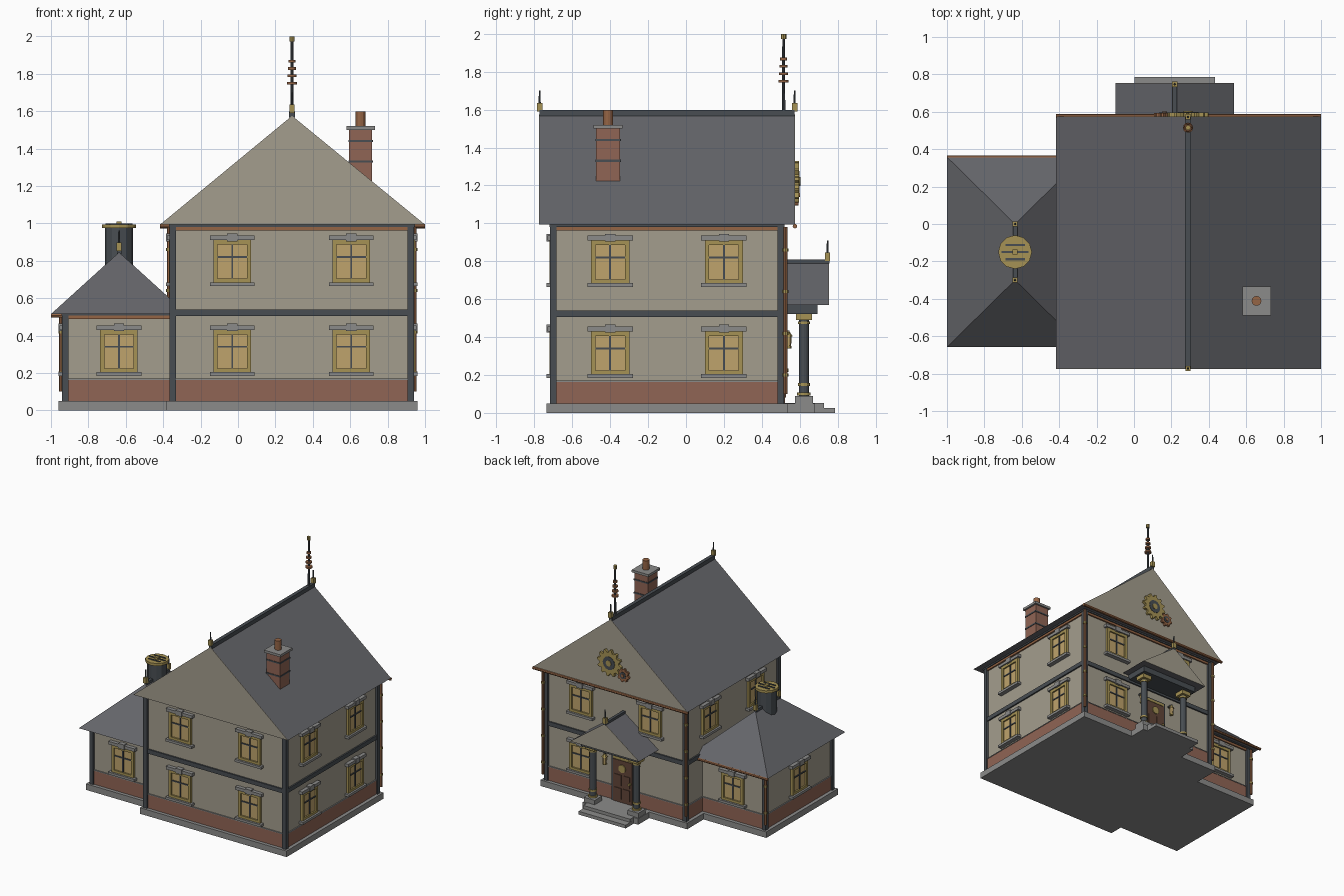
import bpy, bmesh
from math import pi, cos, sin
from mathutils import Matrix, Vector

if "Cube" in bpy.data.objects:
    bpy.data.objects.remove(bpy.data.objects["Cube"])

COLORS = {
    "render": (.37, .34, .27), "slate": (.13, .132, .145), "iron": (.065, .075, .085),
    "brick": (.28, .13, .09), "brass": (.38, .29, .09), "copper": (.30, .13, .06),
    "glass": (.52, .37, .15), "stone": (.26, .26, .255), "wood": (.12, .06, .04)}
MATS = {}
for k, c in COLORS.items():
    MATS[k] = bpy.data.materials.new(k)
    MATS[k].diffuse_color = (*c, 1)
PARTS = {}


def part(name, mat):
    return PARTS.setdefault(name, (bmesh.new(), mat))[0]


def box(name, mat, x0, x1, y0, y1, z0, z1, m=Matrix()):
    loc = Matrix.Translation(((x0 + x1) / 2, (y0 + y1) / 2, (z0 + z1) / 2))
    size = Matrix.Diagonal((x1 - x0, y1 - y0, z1 - z0, 1))
    bmesh.ops.create_cube(part(name, mat), size=1, matrix=m @ loc @ size)


def cyl(name, mat, p, q, r, r2=None, n=12):
    p, q = Vector(p), Vector(q)
    d = q - p
    m = Matrix.Translation((p + q) / 2) @ d.to_track_quat('Z', 'Y').to_matrix().to_4x4()
    bmesh.ops.create_cone(part(name, mat), cap_ends=True, segments=n, radius1=r,
                          radius2=r if r2 is None else r2, depth=d.length, matrix=m)


def prism(name, mat, profile, y0, y1):
    bm = part(name, mat)
    f = bm.faces.new([bm.verts.new((x, y0, z)) for x, z in profile])
    ext = bmesh.ops.extrude_face_region(bm, geom=[f])["geom"]
    bmesh.ops.translate(bm, vec=(0, y1 - y0, 0),
                        verts=[v for v in ext if isinstance(v, bmesh.types.BMVert)])


def finial(x, y, z):
    box("finial_blocks", "brass", x - .014, x + .014, y - .014, y + .014, z - .01, z + .035)
    cyl("finial_spikes", "iron", (x, y, z + .03), (x, y, z + .1), .006, .004, 8)


def window(m, u, z):
    """Window on a wall: local x along wall, -y outward, z = bottom of frame."""
    for s in (-1, 1):
        a = sorted((u + s * .078, u + s * .101))
        box("window_frames", "brass", *a, -.02, 0, z, z + .23, m)
    for a, b in ((0, .024), (.206, .23)):
        box("window_frames", "brass", u - .1, u + .1, -.02, 0, z + a, z + b, m)
    box("window_panes", "glass", u - .08, u + .08, -.008, 0, z + .02, z + .21, m)
    box("window_bars", "iron", u - .005, u + .005, -.015, 0, z + .02, z + .21, m)
    box("window_bars", "iron", u - .08, u + .08, -.014, 0, z + .135, z + .145, m)
    box("window_lintels", "stone", u - .12, u + .12, -.03, 0, z + .23, z + .255, m)
    box("window_keystones", "stone", u - .027, u + .027, -.036, 0, z + .224, z + .265, m)
    box("window_sills", "stone", u - .12, u + .12, -.036, 0, z - .016, z + .004, m)


def wall(x, y, ang):
    return Matrix.Translation((x, y, 0)) @ Matrix.Rotation(ang, 4, 'Z')


def pipe(x, y, top):
    cyl("downpipes", "copper", (x, y, .1), (x, y, top), .011, n=8)
    for i in range(int(top / .22)):
        z = .2 + i * .22
        cyl("pipe_brackets", "brass", (x, y, z - .008), (x, y, z + .008), .015, n=8)


def gear(name, mat, x, z, r, teeth, y0, y1):
    pts = []
    for i in range(teeth * 4):
        a = 2 * pi * (i + .5) / (teeth * 4)
        rad = r if i % 4 < 2 else r * .8
        pts.append((x + rad * cos(a), z + rad * sin(a)))
    prism(name, mat, pts, y0, y1)
    cyl(name + "_recess", "iron", (x, y1 - .003, z), (x, y1 + .003, z), r * .5)
    cyl(name + "_hub", mat, (x, y1, z), (x, y1 + .008, z), r * .22)


# Main block and wing: plinth, brick base, walls, corner posts, eaves trim
MX0, MX1, MY0, MY1 = -.35, .925, -.70, .50
WX0, WY0, WY1 = -.925, -.585, .285
for tag, x0, x1, y0, y1, top in (("main", MX0, MX1, MY0, MY1, .995), ("wing", WX0, MX0, WY0, WY1, .52)):
    def ring(name, mat, o, z0, z1):
        box(tag + name, mat, x0 - o, x1 + o, y0 - o, y1 + o, z0, z1)
    ring("_plinth", "stone", .035, 0, .05)
    ring("_brick_base", "brick", .006, .05, .163)
    ring("_base_ledge", "stone", .009, .163, .17)
    ring("_walls", "render", 0, .05, top)
    ring("_eaves_trim", "copper", .012, top - .032, top - .014)
    ring("_eaves_beam", "iron", .02, top - .014, top)
    for x, s in ((x0, 1), (x1, -1)):
        if tag == "wing" and s < 0:
            continue
        for y in (y0, y1):
            t = 1 if y == y0 else -1
            xs, ys = sorted((x - s * .017, x + s * .018)), sorted((y - t * .017, y + t * .018))
            box(tag + "_corner_posts", "iron", *xs, *ys, .05, top - .01)
box("floor_band", "iron", MX0 - .012, MX1 + .012, MY0 - .012, MY1 + .012, .505, .54)

# Windows
CX, CY, WCX, WCY = .2875, -.10, -.637, -.15
FRONT, RIGHT = wall(CX, MY0, 0), wall(MX1, CY, pi / 2)
BACK, LEFT = wall(CX, MY1, pi), wall(MX0, CY, -pi / 2)
for s in (-1, 1):
    for z in (.20, .68):
        window(FRONT, s * .318, z)
        window(RIGHT, s * .30, z)
    window(BACK, s * .318, .68)
    window(LEFT, s * .30, .68)
window(BACK, -.318, .20)
window(wall(WCX, WY0, 0), 0, .20)
window(wall(WCX, WY1, pi), 0, .20)
window(wall(WX0, WCY, -pi / 2), 0, .20)

# Main roof with gable panels and ridge
RY0, RY1, RX = -.772, .573, .289
tri = [(-.417, .993), (1.0, .993), (RX, 1.575)]
prism("main_roof", "slate", tri, RY0, RY1)
for a, b in ((RY0 - .003, RY0), (RY1, RY1 + .003)):
    prism("main_gables", "render", tri, a, b)
box("main_ridge", "iron", RX - .015, RX + .015, RY0, RY1, 1.565, 1.597)
finial(RX, RY0, 1.60)
finial(RX, RY1, 1.60)

# Wing hip roof
bm = part("wing_roof", "slate")
E = [bm.verts.new((x, y, .515)) for x, y in ((-1, -.658), (-.272, -.658), (-.272, .358), (-1, .358))]
R0, R1 = bm.verts.new((-.636, -.30, .845)), bm.verts.new((-.636, 0, .845))
for f in ((E[0], E[1], R0), (E[1], E[2], R1, R0), (E[2], E[3], R1), (E[3], E[0], R0, R1), E[::-1]):
    bm.faces.new(f)
box("wing_ridge", "iron", -.648, -.624, -.30, 0, .835, .858)
finial(-.636, -.30, .862)
finial(-.636, 0, .862)

# Gutters and downpipes on the back
cyl("gutters", "copper", (-.417, .575, .985), (1.0, .575, .985), .012, n=8)
cyl("gutters", "copper", (-1, .356, .508), (-.35, .356, .508), .011, n=8)
pipe(.944, .525, .98)
pipe(-.369, .525, .98)
pipe(-.945, .308, .5)

# Brick chimney
box("chimney_stack", "brick", .594, .717, -.474, -.348, 1.15, 1.50)
for z in (1.33, 1.44):
    box("chimney_bands", "iron", .59, .721, -.478, -.344, z - .006, z + .006)
box("chimney_cap", "stone", .579, .732, -.488, -.334, 1.50, 1.52)
cyl("chimney_pot", "copper", (.655, -.411, 1.52), (.655, -.411, 1.597), .026)

# Round vent on the wing roof
cyl("vent_drum", "iron", (-.636, -.15, .72), (-.636, -.15, .98), .075)
cyl("vent_rim", "brass", (-.636, -.15, .974), (-.636, -.15, .995), .09)
for dy, h in ((-.038, .052), (0, .072), (.038, .052)):
    box("vent_slots", "iron", -.636 - h, -.636 + h, -.156 + dy, -.144 + dy, .99, 1.0)
box("vent_knob", "brass", -.65, -.622, -.164, -.136, .99, 1.01)

# Mast with insulator discs
cyl("mast", "iron", (RX, .515, 1.57), (RX, .515, 1.98), .009, .007, 8)
for i in range(4):
    z = 1.75 + i * .039
    cyl("mast_discs", "copper", (RX, .515, z - .007), (RX, .515, z + .007), .027 - .003 * i)
cyl("mast_tip", "brass", (RX, .515, 1.972), (RX, .515, 2.0), .014, n=8)

# Gears on the back gable
gear("large_gear", "brass", RX, 1.22, .11, 12, RY1, .597)
gear("small_gear", "copper", .163, 1.15, .056, 8, RY1, .594)

# Porch: steps, columns, beam and gabled roof
PX = .218
box("porch_platform", "stone", PX - .255, PX + .255, .50, .68, 0, .05)
box("porch_upper_step", "stone", PX - .215, PX + .215, .50, .727, 0, .053)
box("porch_lower_step", "stone", PX - .216, PX + .216, .70, .787, 0, .027)
for s in (-1, 1):
    x, y = PX + s * .2, .622
    box("column_plinths", "stone", x - .05, x + .05, y - .048, y + .048, .04, .09)
    cyl("columns", "iron", (x, y, .09), (x, y, .5), .026)
    for z, r in ((.10, .036), (.15, .032), (.475, .032)):
        cyl("column_rings", "brass", (x, y, z - .007), (x, y, z + .007), r)
    box("column_capitals", "brass", x - .042, x + .042, y - .042, y + .042, .49, .525)
    # Wall lanterns
    x = PX + s * .15
    box("lantern_arms", "iron", x - .006, x + .006, .50, .545, .425, .435)
    cyl("lantern_lights", "glass", (x, .54, .35), (x, .54, .405), .014, .018, 6)
    cyl("lantern_caps", "brass", (x, .54, .403), (x, .54, .43), .024, .006, 6)
    cyl("lantern_bases", "brass", (x, .54, .34), (x, .54, .352), .017, n=6)
box("porch_beam", "iron", PX - .26, PX + .26, .50, .695, .522, .572)
ptri = [(PX - .316, .568), (PX + .316, .568), (PX, .797)]
prism("porch_roof", "slate", ptri, .50, .752)
prism("porch_gable", "render", ptri, .752, .755)
box("porch_ridge", "iron", PX - .012, PX + .012, .50, .757, .787, .808)
finial(PX, .747, .81)

# Front door with panels, transom and round plaque
box("door_frame", "iron", PX - .105, PX + .105, .50, .515, .05, .435)
box("door", "wood", PX - .088, PX + .088, .50, .522, .05, .40)
box("door_transom", "brass", PX - .088, PX + .088, .50, .522, .403, .423)
for s in (-1, 1):
    for z0, z1 in ((.08, .17), (.19, .28)):
        box("door_panels", "wood", PX + s * .04 - .03, PX + s * .04 + .03, .50, .527, z0, z1)
cyl("door_plaque", "brass", (PX, .51, .335), (PX, .53, .335), .032)
cyl("door_knob", "brass", (PX - .07, .52, .225), (PX - .07, .54, .225), .01, n=8)

# Turn every collected part into an object
for name, (bm, mat) in PARTS.items():
    bmesh.ops.recalc_face_normals(bm, faces=bm.faces)
    me = bpy.data.meshes.new(name)
    bm.to_mesh(me)
    bm.free()
    me.materials.append(MATS[mat])
    bpy.context.collection.objects.link(bpy.data.objects.new(name, me))

for m in bpy.data.materials:
    if m.users and not m.is_grease_pencil:
        m.use_nodes = True
        m.node_tree.nodes["Principled BSDF"].inputs["Base Color"].default_value = m.diffuse_color
